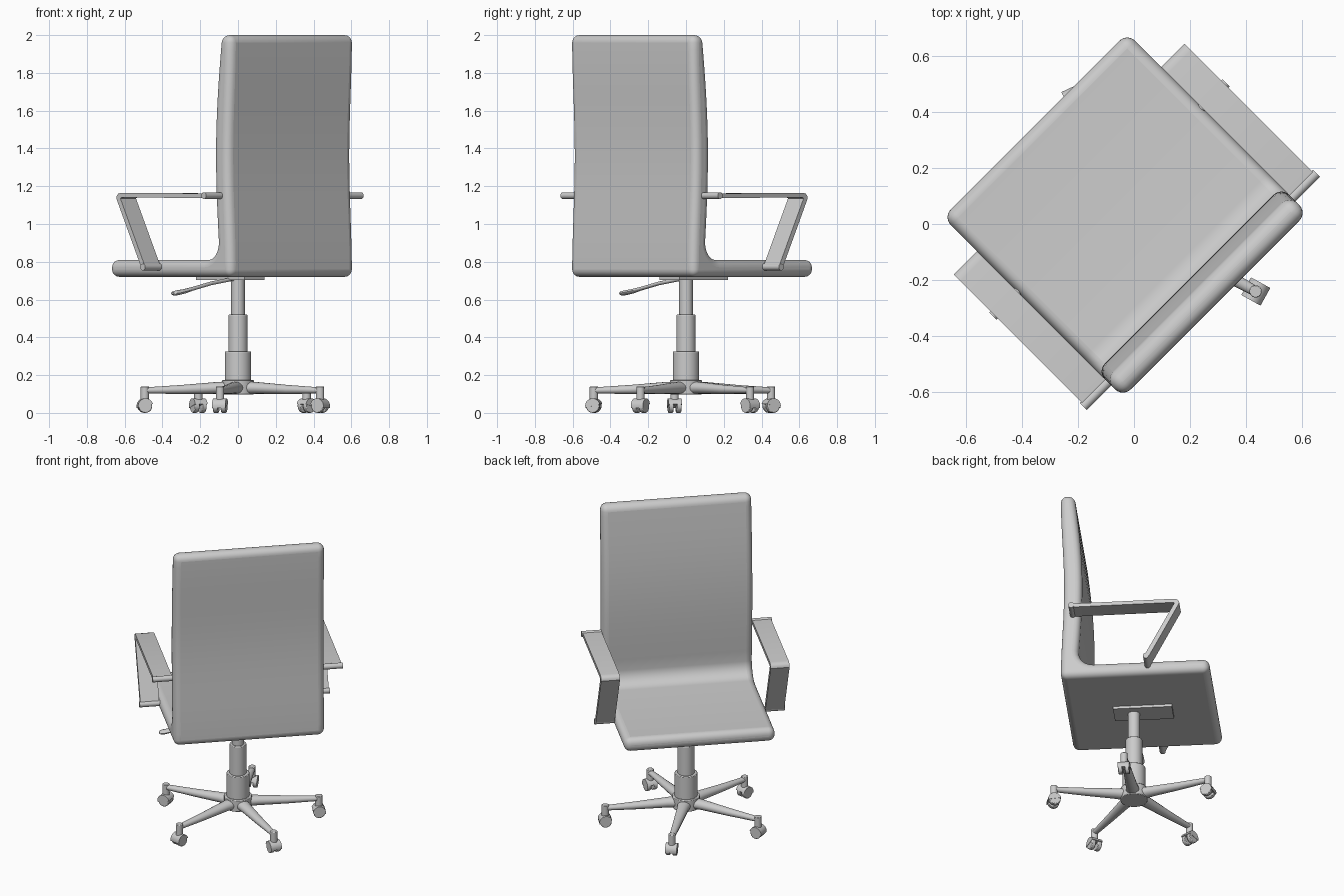
import bpy, bmesh
from math import sin, cos, pi, radians
from mathutils import Vector, Matrix

if "Cube" in bpy.data.objects:
    bpy.data.objects.remove(bpy.data.objects["Cube"])

TURN = Matrix.Rotation(radians(45), 4, 'Z')   # chair faces diagonally; local x = side, y = forward


def finish(name, bm, matrix=TURN, bevel=0, segs=3, angle=40):
    bmesh.ops.recalc_face_normals(bm, faces=bm.faces)
    me = bpy.data.meshes.new(name)
    bm.to_mesh(me)
    bm.free()
    ob = bpy.data.objects.new(name, me)
    bpy.context.collection.objects.link(ob)
    ob.matrix_world = matrix
    if bevel:
        m = ob.modifiers.new("bevel", 'BEVEL')
        m.width, m.segments = bevel, segs
        m.limit_method, m.angle_limit = 'ANGLE', radians(angle)
        m.use_clamp_overlap = False
    bpy.ops.object.select_all(action='DESELECT')
    ob.select_set(True)
    bpy.context.view_layer.objects.active = ob
    bpy.ops.object.shade_smooth_by_angle(angle=radians(35))
    return ob


def prism(name, pts, x0, x1, matrix=TURN, **kw):
    """Extrude a (y, z) profile along x."""
    bm = bmesh.new()
    a = [bm.verts.new((x0, y, z)) for y, z in pts]
    b = [bm.verts.new((x1, y, z)) for y, z in pts]
    bm.faces.new(a)
    bm.faces.new(b[::-1])
    n = len(pts)
    for i in range(n):
        bm.faces.new((a[i], a[(i + 1) % n], b[(i + 1) % n], b[i]))
    return finish(name, bm, matrix, **kw)


def rod(name, p, q, r, r2=None, matrix=TURN, n=24, **kw):
    """Cylinder or cone between two points."""
    p, q = Vector(p), Vector(q)
    d = q - p
    bm = bmesh.new()
    bmesh.ops.create_cone(bm, cap_ends=True, segments=n, radius1=r, radius2=r2 or r, depth=d.length,
                          matrix=Matrix.Translation((p + q) / 2) @ d.to_track_quat('Z', 'Y').to_matrix().to_4x4())
    return finish(name, bm, matrix, **kw)


def loft(name, rings, matrix, n=16):
    """Skin elliptical rings (centre, half width, half height) placed along local x."""
    bm = bmesh.new()
    loops = []
    for x, z, w, h in rings:
        loops.append([bm.verts.new((x, w * cos(2 * pi * i / n), z + h * sin(2 * pi * i / n))) for i in range(n)])
    for a, b in zip(loops, loops[1:]):
        for i in range(n):
            bm.faces.new((a[i], a[(i + 1) % n], b[(i + 1) % n], b[i]))
    bm.faces.new(loops[0])
    bm.faces.new(loops[-1][::-1])
    return finish(name, bm, matrix)


# One-piece padded seat and back
N = 16
profile = [(0.5, 0.72)]
for i in range(N + 1):
    t = i / N
    profile.append((-0.41 + 0.02 * sin(pi * t) ** 2, 0.72 + 1.28 * t))
for i in range(N + 1):
    t = 1 - i / N
    profile.append((-0.30 - 0.025 * t + 0.033 * sin(pi * t), 0.9 + (2.0 - 0.9) * t))
for i in range(1, 7):
    a = pi / 2 * i / 6
    profile.append((-0.21 - 0.09 * cos(a), 0.9 - 0.09 * sin(a)))
profile.append((0.5, 0.81))
prism("seat_and_back", profile, -0.466, 0.466, bevel=0.04, segs=6)

# Armrests: bent strap with two mounting rods on each side
strap = [(-0.333, 1.162), (0.295, 1.165), (0.315, 1.16), (0.326, 1.148), (0.328, 1.135), (0.139, 0.765),
         (0.113, 0.775), (0.298, 1.136), (0.29, 1.14), (-0.333, 1.138)]
for side, label in ((-1, "left"), (1, "right")):
    prism(label + "_armrest", strap, side * 0.466, side * 0.583)
    for part, y, z in (("back", -0.333, 1.15), ("seat", 0.124, 0.772)):
        rod(f"{label}_arm_{part}_rod", (side * 0.43, y, z), (side * 0.589, y, z), 0.018)

# Plate under the seat
prism("seat_plate", [(-0.122, 0.703), (0.238, 0.703), (0.238, 0.725), (-0.122, 0.725)], -0.075, 0.075)

# Height lever with a flat paddle end
loft("height_lever", [(0.03, 0.71, 0.01, 0.01), (0.2, 0.686, 0.011, 0.01), (0.34, 0.657, 0.014, 0.01),
                      (0.40, 0.644, 0.022, 0.012), (0.46, 0.635, 0.025, 0.013), (0.48, 0.633, 0.02, 0.011),
                      (0.488, 0.633, 0.01, 0.005)], TURN @ Matrix.Rotation(pi, 4, 'Z'))

# Telescopic column
for name, z0, z1, r in (("upper_column", 0.5, 0.71, 0.036), ("middle_column", 0.3, 0.52, 0.051),
                        ("lower_column", 0.16, 0.325, 0.07), ("base_hub", 0.097, 0.175, 0.084)):
    rod(name, (0, 0, z0), (0, 0, z1), r, n=32, bevel=0.004, segs=2)

# Five-star base with twin-wheel casters (local x points outwards)
R = 0.497
for k in range(5):
    m = Matrix.Rotation(radians(-29 + 72 * k), 4, 'Z')
    loft(f"base_leg_{k}", [(0.05, 0.133, 0.043, 0.034), (0.12, 0.132, 0.036, 0.031),
                           (0.3, 0.124, 0.027, 0.024), (R, 0.119, 0.018, 0.016)], m)
    rod(f"caster_stem_{k}", (R, 0, 0.06), (R, 0, 0.14), 0.022, matrix=m, n=20, bevel=0.003, segs=2)
    for s in (-1, 1):
        rod(f"caster_wheel_{k}_{'a' if s < 0 else 'b'}", (R, s * 0.008, 0.036), (R, s * 0.034, 0.036),
            0.036, matrix=m, n=20, bevel=0.004, segs=2)
    # Hood over the upper half of the wheels
    hood = [(0.04 * cos(pi * i / 10 - 0.25), 0.037 + 0.04 * sin(pi * i / 10 - 0.25)) for i in range(11)]
    prism(f"caster_hood_{k}", hood, -0.036, 0.036,
          m @ Matrix.Translation((R, 0, 0)) @ Matrix.Rotation(-pi / 2, 4, 'Z'))
